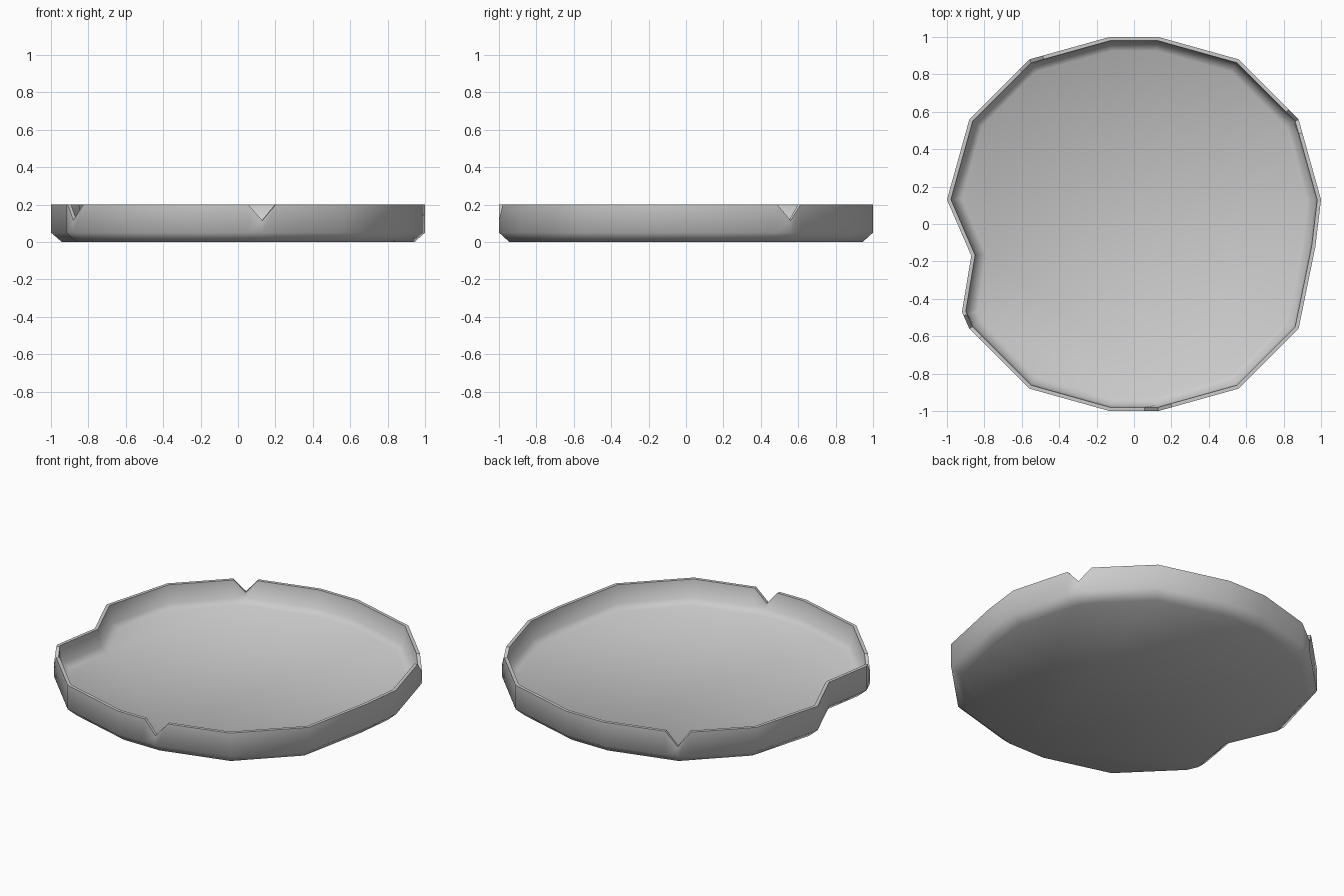
import bpy, bmesh
from mathutils import Vector

cube = bpy.data.objects.get("Cube")
if cube:
    bpy.data.objects.remove(cube, do_unlink=True)

RIM, NOTCH_Z, NOTCH_HALF = 0.2, 0.115, 0.075

# Outline, counter-clockwise, with a dent on one side; True marks a V notch
OUTLINE = [
    (0.13, -1, True), (0.56, -0.88, False), (0.88, -0.56, False),
    (0.97, -0.12, False), (1, 0.13, False), (0.88, 0.56, True),
    (0.56, 0.88, False), (0.13, 1, False), (-0.13, 1, False),
    (-0.56, 0.88, True), (-0.88, 0.56, False), (-1, 0.13, False),
    (-0.87, -0.17, False), (-0.92, -0.47, False), (-0.88, -0.56, True),
    (-0.56, -0.88, False), (-0.13, -1, False),
]


def columns():
    """Outline points with rim heights, widened around each notch."""
    result = []
    for i, (x, y, notched) in enumerate(OUTLINE):
        p = Vector((x, y))
        if not notched:
            result.append((p, RIM))
            continue
        before = Vector(OUTLINE[i - 1][:2])
        after = Vector(OUTLINE[(i + 1) % len(OUTLINE)][:2])
        result.append((p + (before - p).normalized() * NOTCH_HALF, RIM))
        result.append((p, NOTCH_Z))
        result.append((p + (after - p).normalized() * NOTCH_HALF, RIM))
    return result


def inward(points, i):
    """Mitred inward direction at one outline point."""
    a, p, b = points[i - 1], points[i], points[(i + 1) % len(points)]
    d1, d2 = (p - a).normalized(), (b - p).normalized()
    n1, n2 = Vector((-d1.y, d1.x)), Vector((-d2.y, d2.x))
    return (n1 + n2) / (1 + n1.dot(n2))


cols = columns()
points = [c[0] for c in cols]
count = len(cols)

# Cross-section from underside to inner floor: inset and height (None = rim)
SECTION = [(0.055, 0), (0, 0.05), (0, None), (0.02, None), (0.033, 0.09), (0.075, 0.06)]

bm = bmesh.new()
rings = []
for inset, z in SECTION:
    ring = []
    for i, (p, top) in enumerate(cols):
        q = p + inward(points, i) * inset
        ring.append(bm.verts.new((q.x, q.y, top if z is None else z)))
    rings.append(ring)

for low, high in zip(rings, rings[1:]):
    for i in range(count):
        j = (i + 1) % count
        bm.faces.new((low[i], low[j], high[j], high[i]))
bm.faces.new(list(reversed(rings[0])))
bm.faces.new(rings[-1])

# Smooth shading with crisp rim and notch edges
for face in bm.faces:
    face.smooth = True
rim_verts = set(rings[2] + rings[3])
for edge in bm.edges:
    if all(v in rim_verts for v in edge.verts):
        edge.smooth = False
bmesh.ops.recalc_face_normals(bm, faces=bm.faces)

mesh = bpy.data.meshes.new("dented_dish")
bm.to_mesh(mesh)
bm.free()
dish = bpy.data.objects.new("dented_dish", mesh)
bpy.context.collection.objects.link(dish)

# Plain grey metal
grey = bpy.data.materials.new("light_grey")
grey.use_nodes = True
colour = (0.6, 0.6, 0.6, 1)
grey.diffuse_color = colour
grey.node_tree.nodes["Principled BSDF"].inputs["Base Color"].default_value = colour
mesh.materials.append(grey)
